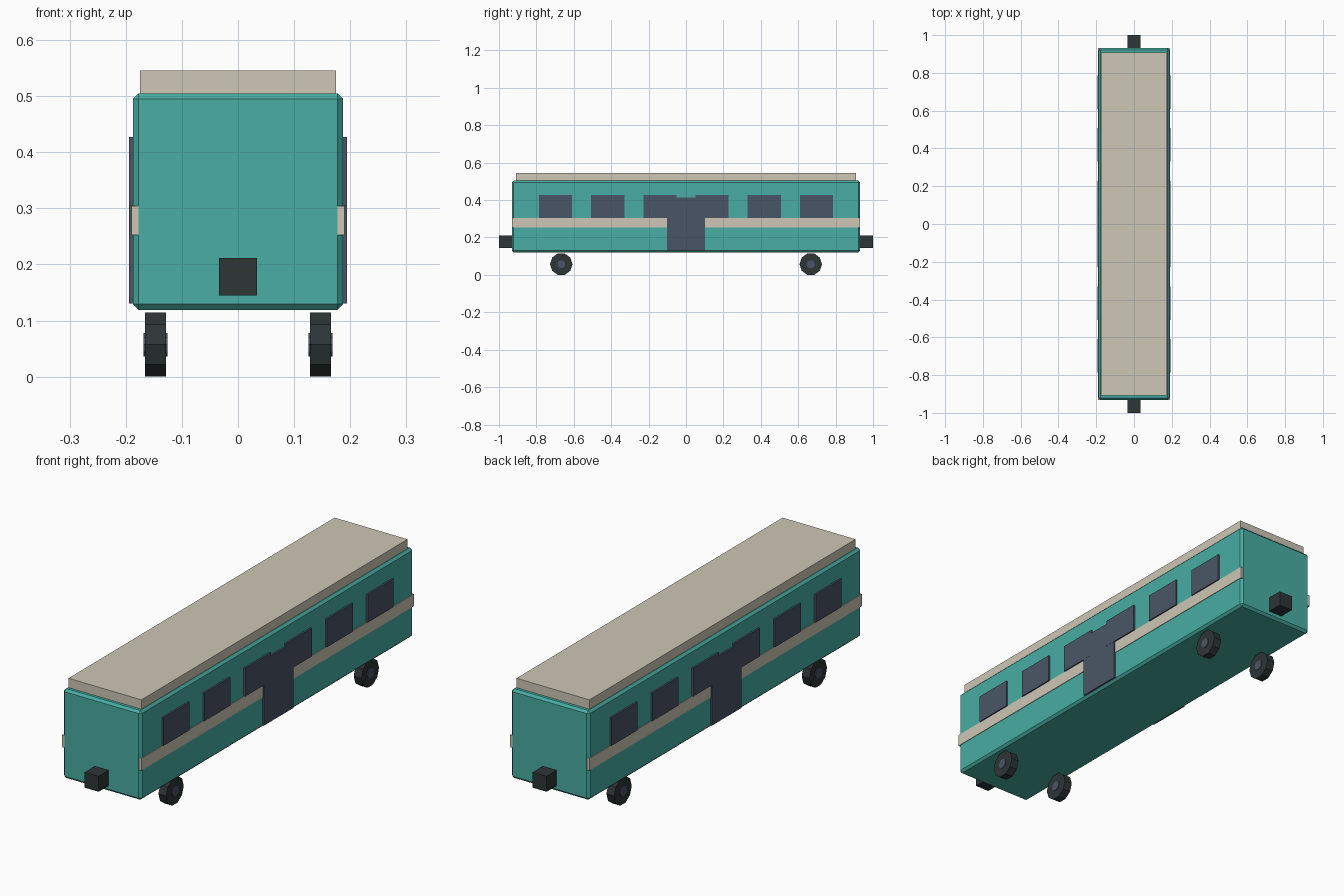
import bpy
import bmesh
import math
from mathutils import Matrix, Vector

default = bpy.data.objects.get("Cube")
if default:
    bpy.data.objects.remove(default, do_unlink=True)


def material(name, rgb):
    linear = [((c / 255 + 0.055) / 1.055) ** 2.4 for c in rgb] + [1.0]
    mat = bpy.data.materials.new(name)
    mat.use_nodes = True
    mat.diffuse_color = linear
    mat.node_tree.nodes["Principled BSDF"].inputs["Base Color"].default_value = linear
    return mat


TEAL = material("teal paint", (72, 173, 163))
CREAM = material("cream paint", (206, 199, 182))
SLATE = material("slate glass", (74, 85, 102))
DARK = material("dark rubber", (46, 53, 54))


def finish(name, bm, mat):
    mesh = bpy.data.meshes.new(name)
    bm.to_mesh(mesh)
    bm.free()
    mesh.materials.append(mat)
    obj = bpy.data.objects.new(name, mesh)
    bpy.context.collection.objects.link(obj)
    return obj


def box(name, low, high, mat):
    low, high = Vector(low), Vector(high)
    bm = bmesh.new()
    bmesh.ops.create_cube(bm, size=1)
    bmesh.ops.scale(bm, vec=high - low, verts=bm.verts)
    bmesh.ops.translate(bm, vec=(low + high) / 2, verts=bm.verts)
    return finish(name, bm, mat)


def disc(name, centre, radius, width, mat):
    # Ten-sided cylinder with its axle along x
    bm = bmesh.new()
    bmesh.ops.create_cone(
        bm, cap_ends=True, segments=10, radius1=radius, radius2=radius, depth=width,
        matrix=Matrix.Translation(centre) @ Matrix.Rotation(math.pi / 2, 4, 'Y'))
    return finish(name, bm, mat)


# Body shell with chamfered edges
body = box("body", (-0.187, -0.931, 0.119), (0.187, 0.931, 0.505), TEAL)
bevel = body.modifiers.new("chamfer", 'BEVEL')
bevel.width = 0.01
bevel.segments = 1

# Roof slab and waist stripe
box("roof", (-0.1745, -0.909, 0.495), (0.1745, 0.909, 0.5455), CREAM)
box("waist_stripe", (-0.1895, -0.9305, 0.252), (0.1895, 0.9305, 0.3045), CREAM)

# Windows, doors and wheels on both sides
for side, x in (("left", 1), ("right", -1)):
    for i in range(6):
        y = (i - 2.5) * 0.279
        inner, outer = sorted((x * 0.18, x * 0.1945))
        box(f"window_{side}_{i + 1}", (inner, y - 0.0885, 0.305),
            (outer, y + 0.0885, 0.427), SLATE)
    inner, outer = sorted((x * 0.18, x * 0.194))
    box(f"door_{side}", (inner, -0.101, 0.13), (outer, 0.101, 0.413), SLATE)

    for end, y in (("front", -0.667), ("rear", 0.667)):
        centre = (x * 0.147, y, 0.0572)
        disc(f"wheel_{end}_{side}", centre, 0.06, 0.037, DARK)
        disc(f"hub_{end}_{side}", centre, 0.022, 0.043, SLATE)

# Couplers at both ends
for end, y in (("front", -1), ("rear", 1)):
    near, far = sorted((y * 0.92, y))
    box(f"coupler_{end}", (-0.0335, near, 0.145), (0.0335, far, 0.2115), DARK)
